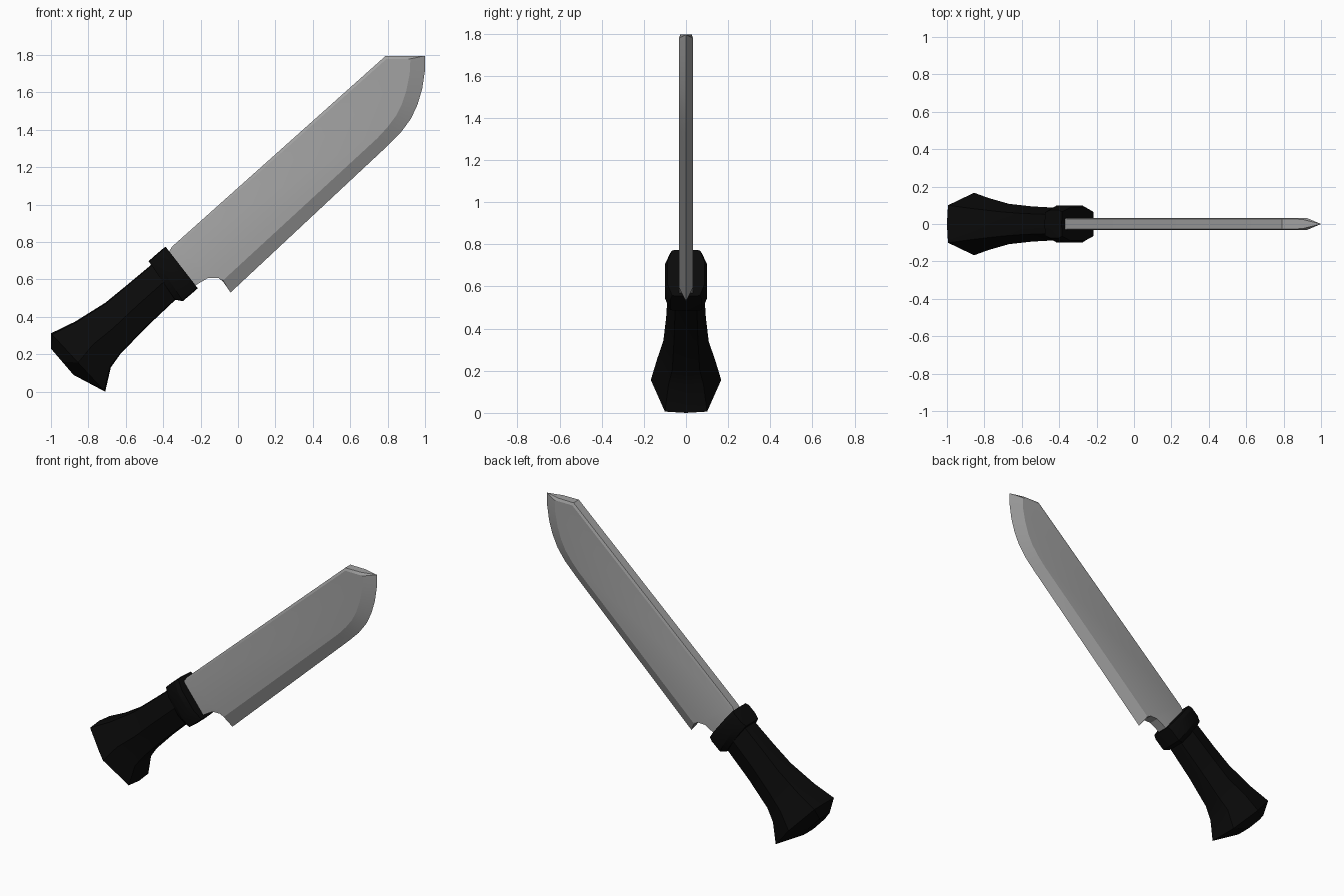
import bpy, bmesh

if "Cube" in bpy.data.objects:
    bpy.data.objects.remove(bpy.data.objects["Cube"])


def material(name, rgb):
    m = bpy.data.materials.new(name)
    m.diffuse_color = (*rgb, 1)
    m.use_nodes = True
    m.node_tree.nodes["Principled BSDF"].inputs["Base Color"].default_value = m.diffuse_color
    return m


black = material("black grip", (0.003, 0.003, 0.003))
steel = material("grey steel", (0.36, 0.36, 0.36))


def finish(bm, name, mat, angle):
    bmesh.ops.remove_doubles(bm, verts=bm.verts, dist=0.0005)
    bmesh.ops.recalc_face_normals(bm, faces=bm.faces)
    me = bpy.data.meshes.new(name)
    bm.to_mesh(me)
    bm.free()
    me.materials.append(mat)
    ob = bpy.data.objects.new(name, me)
    bpy.context.collection.objects.link(ob)
    bpy.ops.object.select_all(action='DESELECT')
    ob.select_set(True)
    bpy.context.view_layer.objects.active = ob
    bpy.ops.object.shade_smooth_by_angle(angle=angle)
    return ob


def loft(name, rings, half):
    """rings: upper x, z, lower x, z, half width; half: (along, across) section."""
    section = half + [(s, -y) for s, y in reversed(half[1:-1])]
    bm = bmesh.new()
    loops = []
    for ux, uz, lx, lz, w in rings:
        cx, cz, dx, dz = (ux + lx) / 2, (uz + lz) / 2, (ux - lx) / 2, (uz - lz) / 2
        loops.append([bm.verts.new((cx + s * dx, y * w, cz + s * dz)) for s, y in section])
    n = len(section)
    for a, b in zip(loops, loops[1:]):
        for i in range(n):
            j = (i + 1) % n
            bm.faces.new((a[i], a[j], b[j], b[i]))
    bm.faces.new(loops[0])
    bm.faces.new(loops[-1])
    return finish(bm, name, black, 0.4)


# flared grip with faceted pommel
loft("handle", [
    (-1.00, 0.23, -0.88, 0.09, 0.085),
    (-1.00, 0.312, -0.71, 0.00, 0.167),
    (-0.87, 0.375, -0.68, 0.13, 0.138),
    (-0.71, 0.475, -0.63, 0.20, 0.108),
    (-0.60, 0.565, -0.49, 0.345, 0.094),
    (-0.45, 0.69, -0.32, 0.505, 0.085),
], [(1, 0), (0.96, 0.6), (0, 1), (-0.96, 0.6), (-1, 0)])

# collar between grip and blade
loft("collar", [
    (-0.478, 0.698, -0.337, 0.492, 0.083),
    (-0.450, 0.723, -0.295, 0.484, 0.100),
    (-0.405, 0.762, -0.235, 0.535, 0.100),
    (-0.387, 0.775, -0.215, 0.553, 0.087),
], [(1, 0), (0.97, 0.75), (0.5, 1), (-0.5, 1), (-0.97, 0.75), (-1, 0)])

# blade: outline x, z, half thickness there, then inset x, z of the flat side
T = 0.033
outline = [
    (-0.400, 0.700, T, -0.395, 0.695),
    (-0.352, 0.776, 0.027, -0.342, 0.766),
    (0.790, 1.796, 0.027, 0.795, 1.780),
    (0.900, 1.796, 0.025, 0.885, 1.780),
    (1.000, 1.796, 0.000, 0.922, 1.780),
    (1.000, 1.720, 0.000, 0.918, 1.700),
    (0.985, 1.620, 0.000, 0.900, 1.610),
    (0.960, 1.535, 0.000, 0.875, 1.535),
    (0.925, 1.460, 0.000, 0.845, 1.475),
    (0.870, 1.385, 0.000, 0.800, 1.415),
    (0.800, 1.315, 0.000, 0.745, 1.355),
    (-0.040, 0.530, 0.000, -0.080, 0.595),
    (-0.065, 0.575, 0.022, -0.088, 0.601),
    (-0.105, 0.609, T, -0.108, 0.613),
    (-0.160, 0.608, T, -0.162, 0.613),
    (-0.225, 0.570, T, -0.228, 0.574),
    (-0.280, 0.530, T, -0.283, 0.536),
]
bm = bmesh.new()
sides = []
for sgn in (-1, 1):
    inner = [bm.verts.new((p[3], sgn * T, p[4])) for p in outline]
    outer = [bm.verts.new((p[0], sgn * p[2], p[1])) for p in outline]
    bm.faces.new(inner)
    for i in range(len(outline)):
        j = (i + 1) % len(outline)
        bm.faces.new((inner[i], inner[j], outer[j], outer[i]))
    sides.append(outer)
a, b = sides
for i in range(len(outline)):
    j = (i + 1) % len(outline)
    bm.faces.new((a[i], a[j], b[j], b[i]))
finish(bm, "blade", steel, 0.3)
